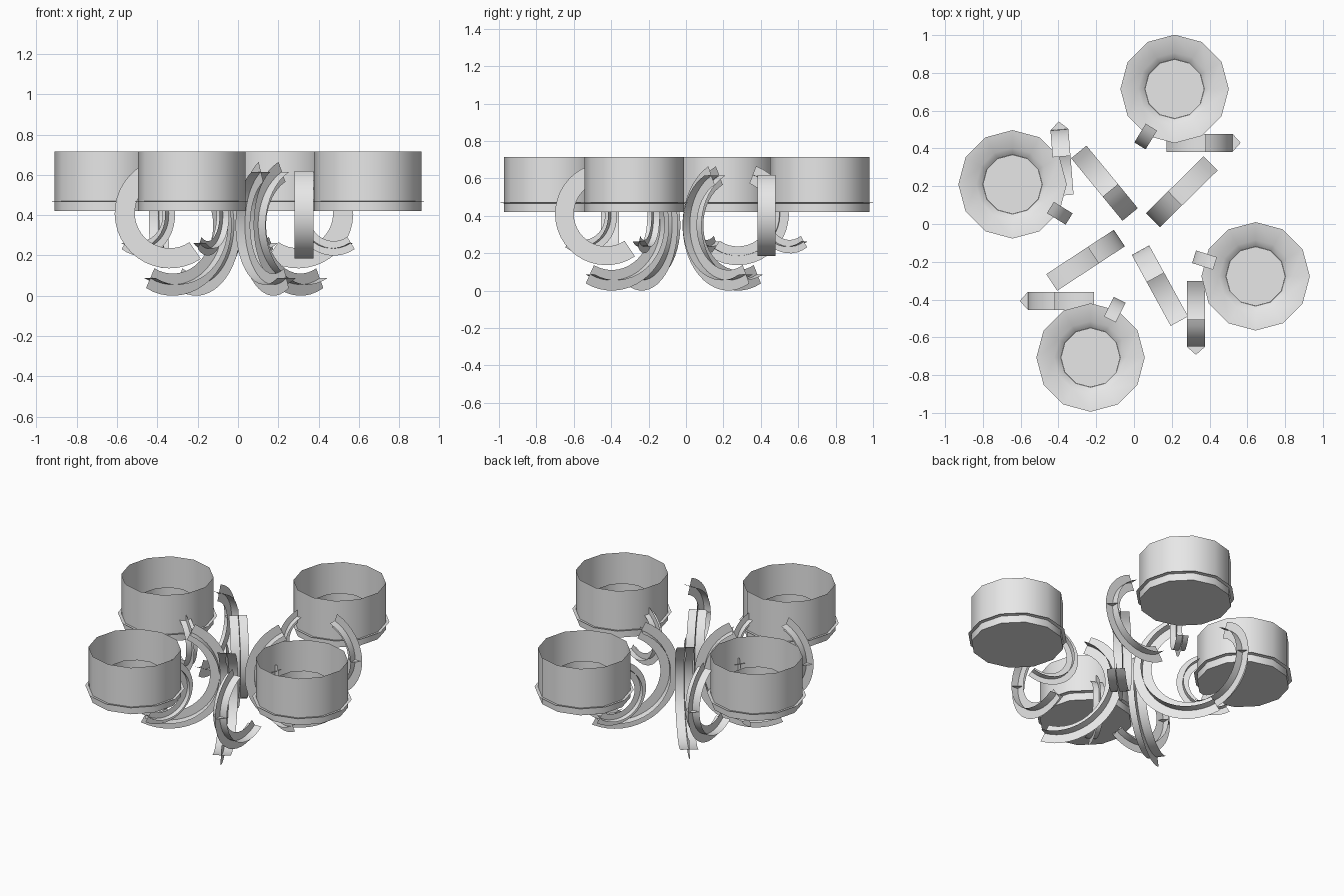
import bpy, bmesh, math
from mathutils import Vector, Matrix

if "Cube" in bpy.data.objects:
    bpy.data.objects.remove(bpy.data.objects["Cube"])

grey = bpy.data.materials.new("light_grey")
grey.diffuse_color = (0.8, 0.8, 0.8, 1)
grey.use_nodes = True
grey.node_tree.nodes["Principled BSDF"].inputs["Base Color"].default_value = grey.diffuse_color


def finish(bm, name, angle=35):
    bmesh.ops.recalc_face_normals(bm, faces=bm.faces)
    me = bpy.data.meshes.new(name)
    bm.to_mesh(me)
    bm.free()
    me.materials.append(grey)
    ob = bpy.data.objects.new(name, me)
    bpy.context.collection.objects.link(ob)
    bpy.ops.object.select_all(action='DESELECT')
    ob.select_set(True)
    bpy.context.view_layer.objects.active = ob
    bpy.ops.object.shade_smooth_by_angle(angle=math.radians(angle))
    return ob


def lathe(name, profile, x, y, sides=12):
    """Revolve (radius, z) points; a last point of radius 0 closes the form."""
    bm = bmesh.new()
    rings = []
    for r, z in profile:
        if r == 0:
            rings.append(None)
            continue
        rings.append([bm.verts.new((x + r * math.sin(2 * math.pi * i / sides),
                                    y + r * math.cos(2 * math.pi * i / sides), z))
                      for i in range(sides)])
    for a, b in zip(rings, rings[1:]):
        if b is None:
            bm.faces.new(a)
            continue
        for i in range(sides):
            j = (i + 1) % sides
            bm.faces.new((a[i], a[j], b[j], b[i]))
    return finish(bm, name)


def scroll(name, back, direction, fin_r, half, zc, width, a0, a1, steps=20, gusset=False):
    """C-shaped strip of cross section: an upright web crossed by a flat band.
    'back' is the rearmost point of the flat band."""
    u = Vector((direction[0], direction[1], 0)).normalized()
    side = Vector((-u.y, u.x, 0))
    centre = Vector((back[0], back[1], zc)) + u * fin_r
    w = width / 2

    def point(t, r, s):
        return centre + (u * math.cos(t) + Vector((0, 0, math.sin(t)))) * r + side * s

    bm = bmesh.new()
    plates = [((fin_r, -w), (fin_r, w)), ((fin_r - half, 0), (fin_r + half, 0))]
    for ends in plates:
        last = None
        for k in range(steps + 1):
            t = math.radians(a0 + (a1 - a0) * k / steps)
            pair = [bm.verts.new(point(t, r, s)) for r, s in ends]
            if last:
                bm.faces.new((last[0], last[1], pair[1], pair[0]))
            last = pair
    if gusset:
        # Diamond stiffener across the back of the strip
        g = half * 0.85
        bm.faces.new([bm.verts.new(point(math.pi, r, s)) for r, s in
                      ((fin_r - g, 0), (fin_r, w), (fin_r + g, 0), (fin_r, -w))])
    return finish(bm, name, 30)


cups = [(0.215, 0.715), (-0.643, 0.21), (-0.23, -0.707), (0.644, -0.277)]
# Points on the cup edges that the small brackets reach towards
bracket_spots = [(0.06, 0.46), (-0.39, 0.055), (-0.10, -0.45), (0.37, -0.19)]

for n, ((x, y), (bx, by)) in enumerate(zip(cups, bracket_spots), 1):
    # Thin outer shade with a closed bottom
    lathe(f"cup_wall_{n}", [(0.267, 0.715), (0.267, 0.42), (0, 0.42)], x, y)
    # Drip dish sinking to the socket, and the thin candle tube with its floor
    lathe(f"drip_dish_{n}", [(0.287, 0.47), (0.192, 0.455), (0.158, 0.425)], x, y)
    lathe(f"candle_tube_{n}", [(0.157, 0.57), (0.157, 0.428), (0, 0.428)], x, y)
    # Square plate under the cup
    bm = bmesh.new()
    bmesh.ops.create_grid(bm, x_segments=1, y_segments=1, size=0.165)
    bmesh.ops.transform(bm, verts=bm.verts, matrix=Matrix.Translation((x, y, 0.418))
                        @ Matrix.Rotation(math.radians(20), 4, 'Z'))
    finish(bm, f"base_plate_{n}")
    # Small bracket curling under the cup
    d = Vector((x - bx, y - by)).normalized()
    scroll(f"cup_bracket_{n}", (bx - d.x * 0.055, by - d.y * 0.055), d,
           0.165, 0.036, 0.40, 0.07, 107, 303)

# Main arms: (inner back point, outer end)
arms = [((-0.02, 0.05), (-0.305, 0.397)), ((0.10, 0.02), (0.415, 0.33)),
        ((-0.077, -0.074), (-0.447, -0.317)), ((0.034, -0.138), (0.24, -0.514))]
for n, (p, q) in enumerate(arms, 1):
    scroll(f"main_arm_{n}", p, (q[0] - p[0], q[1] - p[1]),
           0.295, 0.055, 0.35, 0.105, 116, 297, 24)

# Side scrolls: (back point, opening direction)
scrolls = [((0.522, 0.43), (-1, 0)), ((-0.395, 0.50), (0.08, -1)),
           ((-0.562, -0.407), (1, 0)), ((0.328, -0.65), (0, 1))]
for n, (p, d) in enumerate(scrolls, 1):
    scroll(f"side_scroll_{n}", p, d, 0.224, 0.05, 0.41, 0.095, 111, 304, 22, True)
